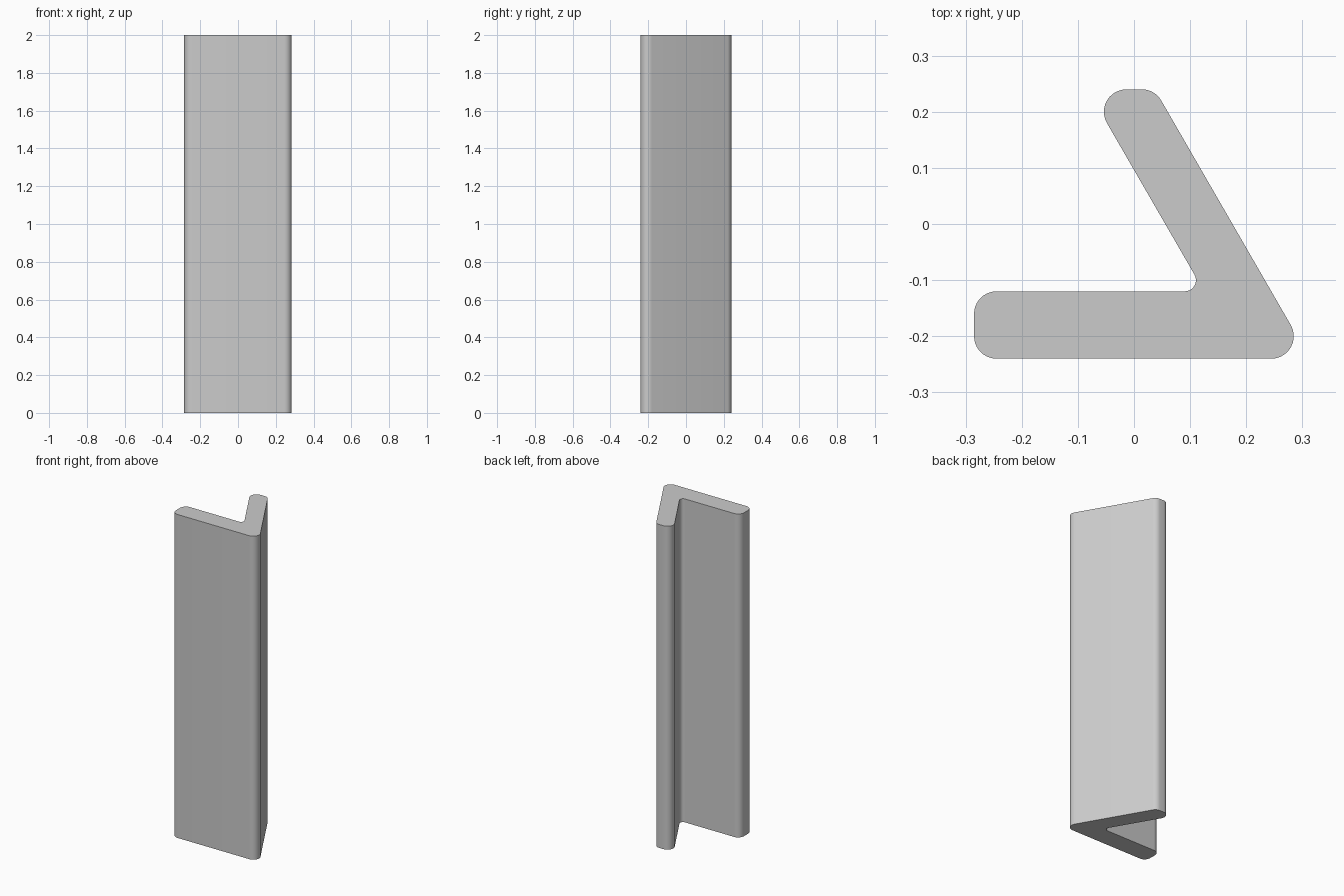
import bpy
import bmesh
import math
from mathutils import Vector

if "Cube" in bpy.data.objects:
    bpy.data.objects.remove(bpy.data.objects["Cube"], do_unlink=True)

HEIGHT = 2.0
STEPS = 10

# Sharp corners of the angled section: x, y, fillet radius
CORNERS = [
    (-0.285, -0.24, 0.04),
    (0.314, -0.24, 0.04),
    (0.037, 0.24, 0.04),
    (-0.083, 0.24, 0.04),
    (0.125, -0.12, 0.02),
    (-0.285, -0.12, 0.04),
]


def fillet(before, corner, after, radius):
    """Points of the arc that rounds one corner."""
    p = Vector(corner)
    a = (Vector(before) - p).normalized()
    b = (Vector(after) - p).normalized()
    half = a.angle(b) / 2
    centre = p + (a + b).normalized() * radius / math.sin(half)
    reach = radius / math.tan(half)
    start = p + a * reach - centre
    end = p + b * reach - centre
    sweep = math.atan2(start.cross(end), start.dot(end))
    first = math.atan2(start.y, start.x)
    for i in range(STEPS + 1):
        t = first + sweep * i / STEPS
        yield centre + radius * Vector((math.cos(t), math.sin(t)))


# Rounded outline
outline = []
for i, (x, y, r) in enumerate(CORNERS):
    before = CORNERS[i - 1][:2]
    after = CORNERS[(i + 1) % len(CORNERS)][:2]
    outline.extend(fillet(before, (x, y), after, r))

# Extruded bar
bm = bmesh.new()
base = bm.faces.new([bm.verts.new((p.x, p.y, 0)) for p in outline])
top = bmesh.ops.extrude_face_region(bm, geom=[base], use_keep_orig=True)
top_verts = [v for v in top["geom"] if isinstance(v, bmesh.types.BMVert)]
bmesh.ops.translate(bm, verts=top_verts, vec=(0, 0, HEIGHT))
bmesh.ops.recalc_face_normals(bm, faces=bm.faces)
mesh = bpy.data.meshes.new("angle_bar")
bm.to_mesh(mesh)
bm.free()
bar = bpy.data.objects.new("angle_bar", mesh)
bpy.context.collection.objects.link(bar)

# Plain grey
grey = bpy.data.materials.new("plain_grey")
grey.use_nodes = True
colour = (0.6, 0.6, 0.6, 1)
grey.diffuse_color = colour
grey.node_tree.nodes["Principled BSDF"].inputs["Base Color"].default_value = colour
mesh.materials.append(grey)

# Smooth rounded edges, crisp end caps
bpy.ops.object.select_all(action="DESELECT")
bar.select_set(True)
bpy.context.view_layer.objects.active = bar
bpy.ops.object.shade_smooth_by_angle(angle=math.radians(30))
